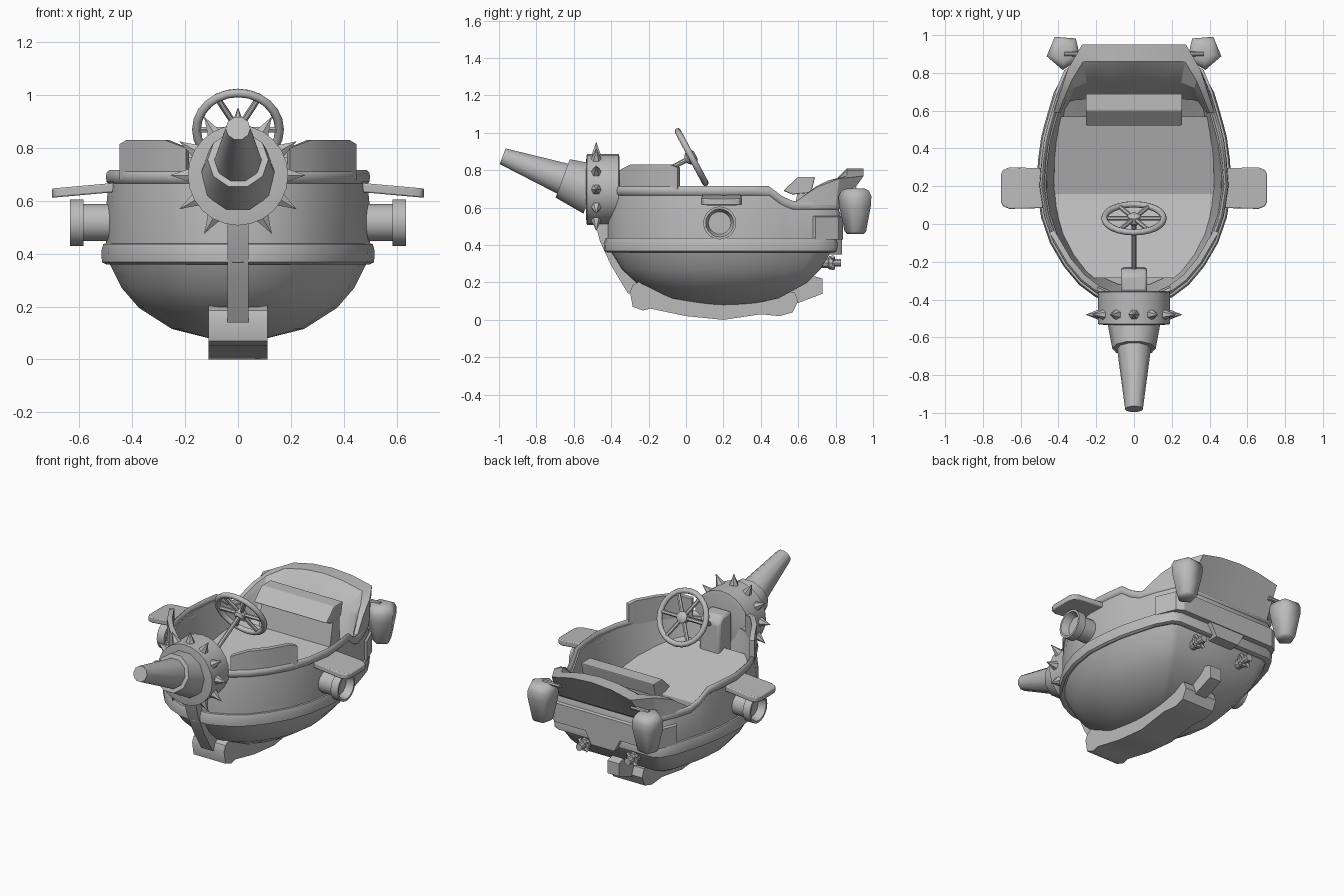
import bpy, bmesh, math
from mathutils import Vector

cube = bpy.data.objects.get("Cube")
if cube:
    bpy.data.objects.remove(cube)

mat = bpy.data.materials.new("plain_grey")
mat.use_nodes = True
GREY = (0.5, 0.5, 0.5, 1)
mat.diffuse_color = GREY
mat.node_tree.nodes["Principled BSDF"].inputs["Base Color"].default_value = GREY


def build(name, verts, faces, smooth=35, bevel=0):
    me = bpy.data.meshes.new(name)
    me.from_pydata([tuple(v) for v in verts], [], faces)
    bm = bmesh.new()
    bm.from_mesh(me)
    bmesh.ops.remove_doubles(bm, verts=bm.verts, dist=0.0005)
    bmesh.ops.recalc_face_normals(bm, faces=bm.faces)
    bm.to_mesh(me)
    bm.free()
    me.materials.append(mat)
    ob = bpy.data.objects.new(name, me)
    bpy.context.collection.objects.link(ob)
    if bevel:
        mod = ob.modifiers.new("bevel", "BEVEL")
        mod.width, mod.segments = bevel, 2
    bpy.ops.object.select_all(action="DESELECT")
    ob.select_set(True)
    bpy.context.view_layer.objects.active = ob
    if smooth:
        bpy.ops.object.shade_smooth_by_angle(angle=math.radians(smooth))
    return ob


def loft(name, rows, wrap_rows=False, closed=True, caps=False, **kw):
    """Skin a list of equally long point rows."""
    n, m = len(rows[0]), len(rows)
    faces = []
    for r in range(m if wrap_rows else m - 1):
        for i in range(n if closed else n - 1):
            j, s = (i + 1) % n, (r + 1) % m
            faces.append((r * n + i, r * n + j, s * n + j, s * n + i))
    if caps and closed:
        faces += [tuple(range(n)), tuple(range((m - 1) * n, m * n))]
    elif caps:
        faces += [tuple(r * n for r in range(m)), tuple(r * n + n - 1 for r in range(m))]
    return build(name, [p for row in rows for p in row], faces, **kw)


def turned(name, profile, origin, axis, n=16, turn=0.0, **kw):
    """Revolve (radius, distance) pairs around an axis."""
    q = Vector(axis).to_track_quat("Z", "Y")
    rows = []
    for r, d in profile:
        ring = [(r * math.cos(turn + math.tau * i / n), r * math.sin(turn + math.tau * i / n), d) for i in range(n)]
        rows.append([Vector(origin) + q @ Vector(p) for p in ring])
    return loft(name, rows, caps=True, **kw)


def rod(name, a, b, r, n=8):
    a, b = Vector(a), Vector(b)
    return turned(name, [(r, 0), (r, (b - a).length)], a, b - a, n)


def slab(name, profile, x0, x1, **kw):
    """Extrude a (y, z) side profile across x."""
    return loft(name, [[(x, y, z) for y, z in profile] for x in (x0, x1)], caps=True, **kw)


# Hull plan: half outline as (x, y), mirrored to a closed loop
HALF = [(0, -.42), (.1, -.41), (.2, -.365), (.28, -.305), (.36, -.21), (.43, -.09), (.475, .04),
        (.5, .2), (.49, .34), (.475, .45), (.457, .52), (.44, .58), (.41, .68), (.36, .8), (.32, .825), (0, .825)]
LOOP = HALF + [(-x, y) for x, y in HALF[-2:0:-1]]
LOWER = [(x, min(y, .77 + .02 * (abs(x) < .34))) for x, y in LOOP]


def rim(y):
    t = min(max((y - .44) / .13, 0), 1)
    return .69 - .08 * t * t * (3 - 2 * t)


def ring(s, z, pts=LOOP, lift=0):
    return [(x * s, .2 + (y - .2) * s, z if z is not None else rim(y) + lift) for x, y in pts]


# Hull
bowl = [(1, .40), (.97, .36), (.88, .27), (.75, .195), (.5, .115), (.22, .08)]
loft("hull_bowl", [ring(s, z, LOWER) for s, z in bowl], caps=True, smooth=40)
loft("hull_wall", [ring(.93, .43), ring(1, .435), ring(1, .57), ring(.975, None),
                   ring(.935, None), ring(.85, .42)], smooth=40)
band = [(1.0, .36), (1.03, .368), (1.035, .41), (1.02, .437), (.98, .44), (.96, .37)]
loft("lower_band", [ring(s, z, LOWER) for s, z in band], wrap_rows=True, smooth=50)
loft("rim_rail", [ring(.975 + .026 * math.cos(a), None, lift=.026 * math.sin(a))
                  for a in [math.tau * k / 8 for k in range(8)]], wrap_rows=True, smooth=60)

# Floor: lowest in the middle, rising towards the bow and the seat
floor = [(.25, -.285), (.33, -.17), (.39, -.02), (.425, .16), (.42, .36), (.40, .57)]
loft("floor", [[(s * x, y, .42 + max(0, .16 - y) * .35 + max(0, y - .16) * .25) for x, y in floor]
               for s in (-1, 1)], closed=False, smooth=0)

# Raised bow screens on each side of the nose
screen = [(x, y) for x, y in HALF if -.37 < y < -.08] + [(.455, -.05)]
for side, tag in ((1, "left"), (-1, "right")):
    top = [.80, .83, .83, .83, .815]
    rows = []
    for s, high in ((.985, False), (.985, True), (.93, True), (.93, False)):
        rows.append([(side * x * s, .2 + (y - .2) * s, top[i] if high else .68)
                     for i, (x, y) in enumerate(screen)])
    loft("bow_screen_" + tag, rows, wrap_rows=True, closed=False, caps=True, smooth=40)


# Raised stern shell with a scooped inside
def both(pts):
    return pts + [(-x, y, z) for x, y, z in pts[-2::-1]]


loft("stern_shell", [
    both([(.435, .58, .6), (.41, .68, .6), (.36, .8, .6), (.3, .83, .6), (.15, .83, .6), (0, .83, .6)]),
    both([(.425, .59, .635), (.39, .7, .71), (.35, .82, .755), (.275, .95, .77), (.14, .95, .80), (0, .95, .81)]),
    both([(.40, .59, .635), (.36, .69, .71), (.33, .76, .745), (.27, .86, .77), (.13, .86, .80), (0, .86, .81)]),
    both([(.39, .585, .6), (.355, .67, .66), (.32, .72, .69), (.25, .75, .70), (.13, .75, .70), (0, .75, .70)]),
    both([(.39, .57, .48), (.36, .62, .5), (.34, .65, .52), (.3, .66, .53), (.14, .66, .53), (0, .66, .53)]),
    both([(.40, .56, .47), (.35, .56, .47), (.3, .56, .47), (.25, .56, .47), (.12, .56, .47), (0, .56, .47)]),
], closed=False, smooth=25)

# Stern bumper plates
aft = [(x, y) for x, y in HALF if y > .6]
aft += [(-x, y) for x, y in aft[-2::-1]]
loft("stern_bumper", [ring(s, z, aft) for s, z in ((.98, .43), (1.025, .43), (1.025, .55), (.98, .56))],
     wrap_rows=True, closed=False, caps=True, smooth=30)
loft("stern_plate", [[(-.08, y, .35), (.08, y, .35), (.14, y, .46), (-.14, y, .46)] for y in (.74, .835)], caps=True)

# Seat
slab("seat_back", [(.55, .45), (.60, .70), (.66, .70), (.66, .45)], -.25, .25, smooth=0)
slab("seat_cushion", [(.52, .69), (.60, .765), (.69, .765), (.67, .68), (.57, .67)], -.255, .255, smooth=0, bevel=.006)

# Keel
slab("keel_stem", [(-.49, .54), (-.46, .42), (-.40, .29), (-.31, .14), (-.2, .14), (-.28, .3),
                   (-.34, .4), (-.36, .54)], -.04, .04)
slab("keel_skid", [(-.30, .15), (-.285, .07), (-.23, .05), (-.19, .06), (0, .02), (.2, 0), (.4, .03), (.5, .02),
                   (.57, .04), (.6, .1), (.58, .15), (.4, .14), (0, .14), (-.14, .19), (-.2, .205), (-.25, .205),
                   (-.285, .185)], -.112, .112)
slab("keel_tail", [(.5, .08), (.6, .09), (.73, .14), (.73, .22), (.6, .26), (.5, .2)], -.04, .04)

# Nose: spiked collar and stepped horn
turned("nose_collar", [(.17, 0), (.19, .005), (.19, .175), (.15, .18)], (0, -.355, .697), (0, -1, 0), 24)
for k in range(12):
    if k != 6:
        a = k * math.tau / 12
        out = Vector((math.sin(a), 0, math.cos(a)))
        turned("collar_spike", [(.031, 0), (.012, .045), (.001, .075)], Vector((0, -.48, .697)) + out * .18, out, 6)
HORN = (0, -.937, .35)
turned("horn_base", [(.145, 0), (.115, .17)], (0, -.5, .697), HORN, 10, smooth=40)
turned("horn_tip", [(.09, 0), (.047, .345)], (0, -.657, .754), HORN, 10, smooth=40)

# Steering wheel, column and mount
slab("column_mount", [(-.36, .5), (-.36, .78), (-.27, .78), (-.235, .74), (-.23, .5)], -.07, .07, bevel=.015)
hub, fwd = Vector((0, .03, .87)), Vector((0, -.88, -.47))
rod("steering_column", hub, hub + fwd * .36, .013)
turned("wheel_hub", [(.02, -.025), (.035, -.015), (.035, .02), (.02, .035)], hub, fwd, 12)
up = Vector((0, -.47, .88))
bpy.ops.mesh.primitive_torus_add(major_radius=.157, minor_radius=.017, major_segments=24, minor_segments=8,
                                 location=hub, rotation=fwd.to_track_quat("Z", "Y").to_euler())
wheel = bpy.context.object
wheel.name = "steering_wheel"
wheel.data.materials.append(mat)
bpy.ops.object.shade_smooth_by_angle(angle=math.radians(60))
for k in range(6):
    a = k * math.tau / 6 + math.tau / 12
    rod("wheel_spoke", hub, hub + (up * math.cos(a) + Vector((math.sin(a), 0, 0))) * .15, .012, 6)

# Paired fittings on both sides
for side, tag in ((1, "left"), (-1, "right")):
    wing = [(.46, .085), (.66, .08), (.695, .095), (.705, .12), (.705, .26), (.695, .285), (.66, .30), (.46, .295)]
    loft("side_wing_" + tag, [[(side * x, y, z - (x - .48) * .09) for x, y in wing] for z in (.632, .667)],
         caps=True, bevel=.006)
    turned("side_pipe_" + tag, [(.07, 0), (.07, .125), (.088, .125), (.088, .175), (.075, .175), (.06, .13)],
           (side * .46, .18, .518), (side, 0, 0), 20)
    turned("stern_lantern_" + tag, [(.05, 0), (.062, .012), (.092, .15), (.095, .2), (.08, .23), (.05, .243)],
           (side * .37, .91, .46), (0, 0, 1), 5, turn=math.pi / 2 + side * .08, smooth=75)
    rod("lantern_bracket_" + tag, (side * .25, .9, .70), (side * .37, .9, .70), .013)
    turned("stern_valve_" + tag, [(.03, 0), (.03, .06), (.038, .065), (.038, .085), (.022, .085), (.022, .13)],
           (side * .17, .70, .305), (0, 1, 0), 10)
    for a in range(4):
        d = Vector((math.cos(a * math.pi / 2 + .8), 0, math.sin(a * math.pi / 2 + .8)))
        c = Vector((side * .17, .785, .305))
        rod("valve_lug", c, c + d * .045, .012, 6)
